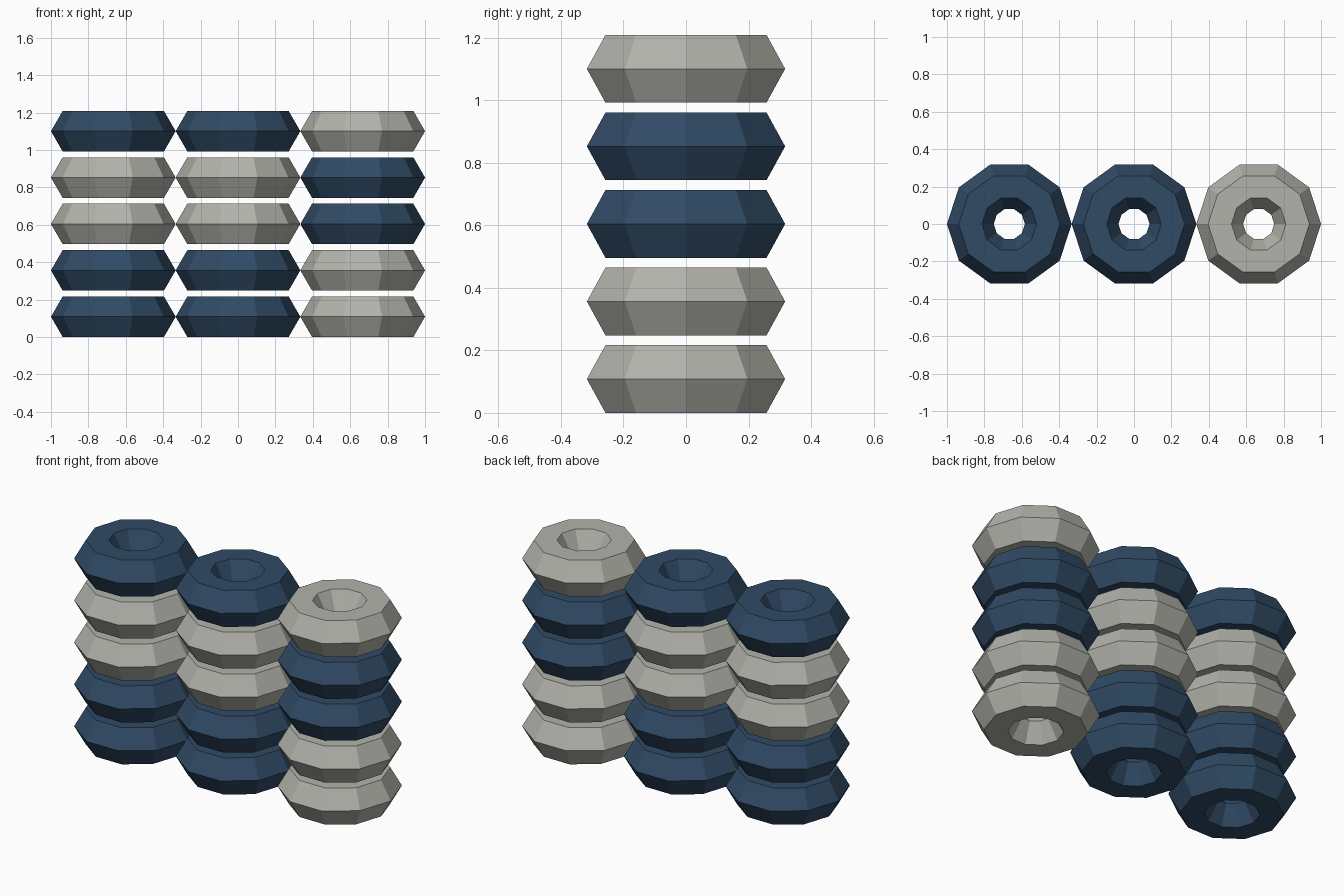
import bpy
import math

if "Cube" in bpy.data.objects:
    bpy.data.objects.remove(bpy.data.objects["Cube"])

COLUMNS, ROWS = 3, 5
OUTER = 1 / 3            # outer ring radius, three rings span 2 units
TUBE = 0.125             # hexagonal tube radius
PITCH = 0.248            # vertical spacing between rings
HALF_HEIGHT = TUBE * math.sin(math.radians(60))


def make_material(name, color):
    mat = bpy.data.materials.new(name)
    mat.diffuse_color = color
    mat.use_nodes = True
    mat.node_tree.nodes["Principled BSDF"].inputs["Base Color"].default_value = mat.diffuse_color
    return mat


blue = make_material("navy_blue", (0.03, 0.07, 0.13, 1))
grey = make_material("warm_grey", (0.45, 0.45, 0.41, 1))

# Colours from the bottom row up; the right column is inverted
left_pattern = [blue, blue, grey, grey, blue]
right_pattern = [grey, grey, blue, blue, grey]
patterns = [left_pattern, left_pattern, right_pattern]

# Three stacks of ten-sided rings with a hexagonal cross-section
for col, side in enumerate(("left", "middle", "right")):
    for row in range(ROWS):
        bpy.ops.mesh.primitive_torus_add(
            major_segments=10, minor_segments=6,
            major_radius=OUTER - TUBE, minor_radius=TUBE,
            location=((col - 1) * 2 * OUTER, 0, HALF_HEIGHT + row * PITCH))
        ring = bpy.context.object
        ring.name = f"{side}_ring_{row + 1}"
        ring.data.materials.append(patterns[col][row])
        ring.data.shade_flat()
